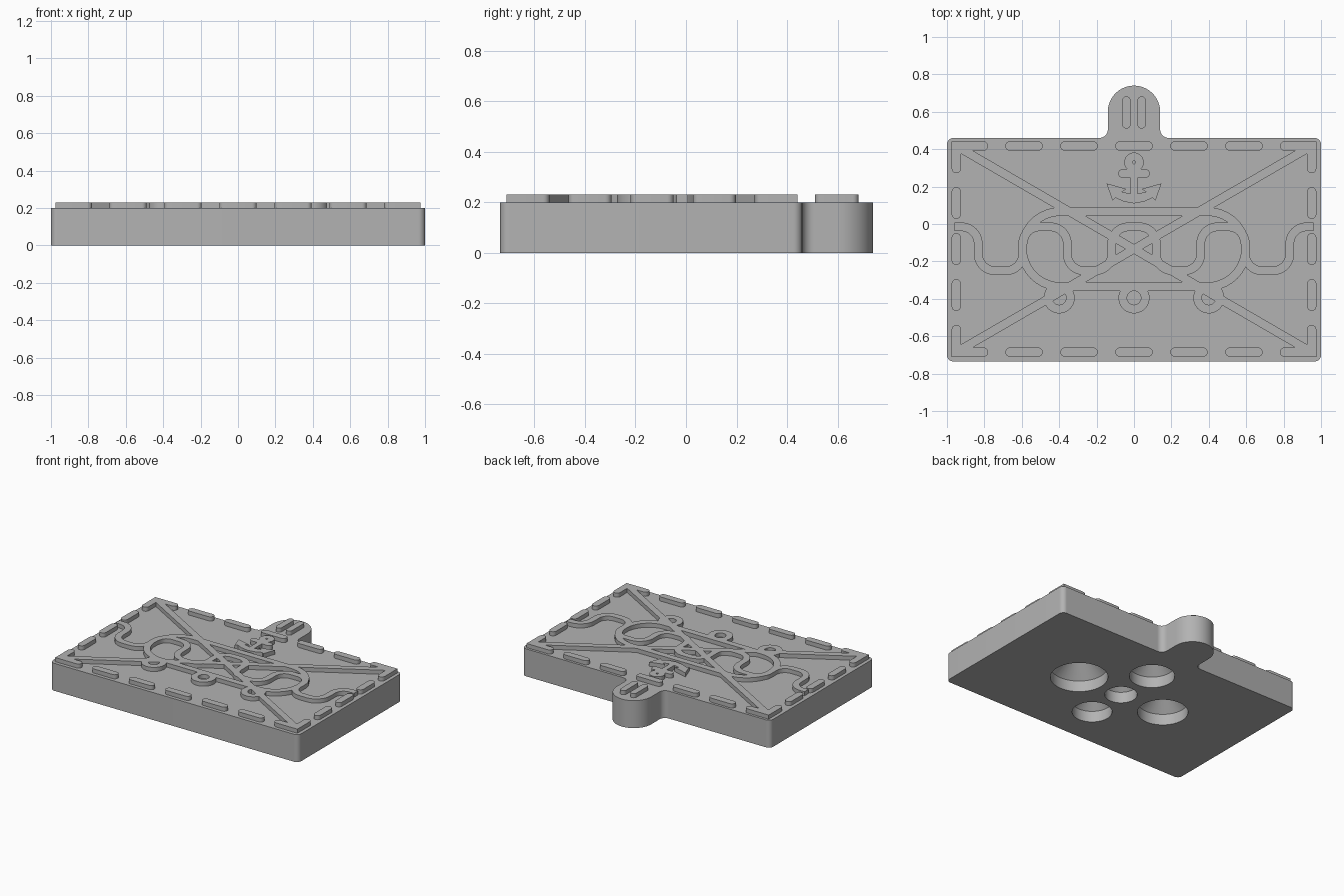
import bpy, bmesh
from math import atan2, cos, sin, tan, pi, tau
from mathutils import Vector

cube = bpy.data.objects.get("Cube")
if cube:
    bpy.data.objects.remove(cube, do_unlink=True)

grey = bpy.data.materials.new("plain grey")
grey.use_nodes = True
grey.diffuse_color = (0.45, 0.45, 0.45, 1)
grey.node_tree.nodes["Principled BSDF"].inputs["Base Color"].default_value = (0.45, 0.45, 0.45, 1)

TOP, RELIEF = 0.2, 0.23      # plate surface and raised surface
LINE = 0.046                 # width of the raised lines
MID = -0.134                 # y of the plate centre
EDGE_X, EDGE_N, EDGE_S = 0.95, 0.417, -0.685   # border centre lines


def arc(centre, radius, start, sweep, steps=10):
    return [Vector((centre[0] + radius * cos(start + sweep * i / steps),
                    centre[1] + radius * sin(start + sweep * i / steps)))
            for i in range(steps + 1)]


def rounded(corners, closed=True):
    """Turn (x, y, radius) corners into a path with filleted corners."""
    out, n = [], len(corners)
    for i, (x, y, r) in enumerate(corners):
        p = Vector((x, y))
        if r == 0 or (not closed and i in (0, n - 1)):
            out.append(p)
            continue
        u = (Vector(corners[i - 1][:2]) - p).normalized()
        v = (Vector(corners[(i + 1) % n][:2]) - p).normalized()
        half = u.angle(v) / 2
        c = p + (u + v).normalized() * (r / sin(half))
        a, b = p + u * (r / tan(half)) - c, p + v * (r / tan(half)) - c
        start = atan2(a.y, a.x)
        sweep = (atan2(b.y, b.x) - start + pi) % tau - pi
        out += arc(c, r, start, sweep)
    return [p for i, p in enumerate(out) if (p - out[i - 1]).length > 0.0005]


def stroke(path, width=LINE, round_ends=False):
    """Outline of a line of the given width along a path."""
    path = [Vector(p) for p in path]
    left, right, n = [], [], len(path)
    for i, p in enumerate(path):
        a = (p - path[i - 1]).normalized() if i else None
        b = (path[i + 1] - p).normalized() if i < n - 1 else None
        d = ((a or b) + (b or a)).normalized()
        side = Vector((-d.y, d.x)) * (width / 2 / d.dot(a or b))
        left.append(p + side)
        right.append(p - side)
    if not round_ends:
        return left + right[::-1]
    d0, d1 = path[1] - path[0], path[-1] - path[-2]
    tip = arc(path[-1], width / 2, atan2(d1.y, d1.x) + pi / 2, -pi)
    tail = arc(path[0], width / 2, atan2(d0.y, d0.x) - pi / 2, -pi)
    return left[1:-1] + tip + right[1:-1][::-1] + tail


def loft(name, sections):
    """Closed solid through equal outlines, each given with its height."""
    bm = bmesh.new()
    rings = [[bm.verts.new((p[0], p[1], z)) for p in outline] for outline, z in sections]
    n = len(rings[0])
    for low, high in zip(rings, rings[1:]):
        for i in range(n):
            j = (i + 1) % n
            bm.faces.new((low[i], low[j], high[j], high[i]))
    bm.faces.new(rings[0][::-1])
    bm.faces.new(rings[-1])
    bmesh.ops.recalc_face_normals(bm, faces=bm.faces)
    mesh = bpy.data.meshes.new(name)
    bm.to_mesh(mesh)
    bm.free()
    mesh.materials.append(grey)
    obj = bpy.data.objects.new(name, mesh)
    bpy.context.collection.objects.link(obj)
    return obj


def raised(name, outline, low=TOP - 0.01, high=RELIEF):
    return loft(name, [(outline, low), (outline, high)])


def select(obj):
    bpy.ops.object.select_all(action='DESELECT')
    obj.select_set(True)
    bpy.context.view_layer.objects.active = obj


def combine(obj, others, operation):
    select(obj)
    for other in others:
        mod = obj.modifiers.new("combine", 'BOOLEAN')
        mod.operation, mod.solver, mod.object = operation, 'MANIFOLD', other
        bpy.ops.object.modifier_apply(modifier=mod.name)
        bpy.data.objects.remove(other, do_unlink=True)
    return obj


def ring(name, outer, inner):
    return combine(raised(name, outer), [raised("ring_cutter", inner, 0.1, 0.3)], 'DIFFERENCE')


def circle(x, y, r, steps=40):
    return arc((x, y), r, 0, tau, steps)[:-1]


# Plate with a round-ended tab
plate = loft("plate", [(rounded([
    (-1, -0.735, 0.035), (1, -0.735, 0.035), (1, 0.46, 0.035), (0.14, 0.46, 0.045),
    (0.14, 0.74, 0.14), (-0.14, 0.74, 0.14), (-0.14, 0.46, 0.045), (-1, 0.46, 0.035)]), z)
    for z in (0, TOP)])

# Tapered pockets in the underside
for x, y, r in ((0.36, MID, 0.19), (-0.36, MID, 0.167), (0, 0.185, 0.15),
                (0, -0.43, 0.132), (0, MID, 0.107)):
    pocket = loft("pocket_cutter", [(circle(x, y, r), -0.05), (circle(x, y, r), 0.08),
                                    (circle(x, y, r - 0.09), 0.17)])
    combine(plate, [pocket], 'DIFFERENCE')

# Long rounded loop in the middle
def loop_outline(grow):
    x, y, r = 0.596 + grow, 0.2 + grow, 0.2 + grow
    return rounded([(-x, MID - y, r), (x, MID - y, r), (x, MID + y, r), (-x, MID + y, r)])


knot = ring("knotwork", loop_outline(LINE / 2), loop_outline(-LINE / 2))
pieces = []

# Wave running from side to side
high, low, bend = -0.015, -0.25, 0.09
wave, level = [(-0.96, high, 0)], high
for k in range(8):
    x = -0.833 + 0.238 * k
    wave.append((x, level, bend))
    level = low if level == high else high
    wave.append((x, level, bend))
wave.append((0.96, high, 0))
pieces.append(raised("wave", stroke(rounded(wave, closed=False))))

# Diagonals and the border corners they run into
for s in (-1, 1):
    pieces.append(raised("diagonal", stroke([(-EDGE_X * s, EDGE_N), (EDGE_X * s, EDGE_S)])))
    for y, d in ((EDGE_N, -1), (EDGE_S, 1)):
        path = [(s * 0.805, y), (s * EDGE_X, y), (s * EDGE_X, y + d * 0.12)]
        pieces.append(raised("corner", stroke(path, 0.05, True)))

# Three small rings below the loop
for x in (-0.4, 0, 0.4):
    pieces.append(ring("small_ring", circle(x, -0.395, 0.083), circle(x, -0.395, 0.037)))
combine(knot, pieces, 'UNION')

# Border dashes and the two dashes on the tab
def dash(name, start, end, width=0.05):
    raised(name, stroke([start, end], width, True))


for x in (-0.588, -0.294, 0, 0.294, 0.588):
    for y in (EDGE_N, EDGE_S):
        dash("border_dash", (x - 0.075, y), (x + 0.075, y))
for s in (-1, 1):
    for y in (0.112, MID, -0.38):
        dash("side_dash", (s * EDGE_X, y - 0.06), (s * EDGE_X, y + 0.06))
    dash("tab_dash", (s * 0.041, 0.533), (s * 0.041, 0.66), 0.045)

# Anchor
half = [(0, 0.11), (0.055, 0.12), (0.1, 0.14), (0.115, 0.125), (0.147, 0.217),
        (0.04, 0.187), (0.065, 0.172), (0.018, 0.162)]
anchor = ring("anchor", circle(0, 0.33, 0.052), circle(0, 0.33, 0.008))
combine(anchor, [
    raised("shank", stroke([(0, 0.13), (0, 0.3)], 0.038)),
    raised("stock", stroke([(-0.062, 0.27), (0.062, 0.27)], 0.046, True)),
    raised("flukes", half + [(-x, y) for x, y in half[:0:-1]])], 'UNION')

# Smooth the rounded walls and keep the rims sharp
for obj in bpy.context.collection.objects:
    if obj.type == 'MESH' and obj.data.materials and obj.data.materials[0] == grey:
        select(obj)
        bpy.ops.object.shade_smooth_by_angle(angle=pi / 6)
